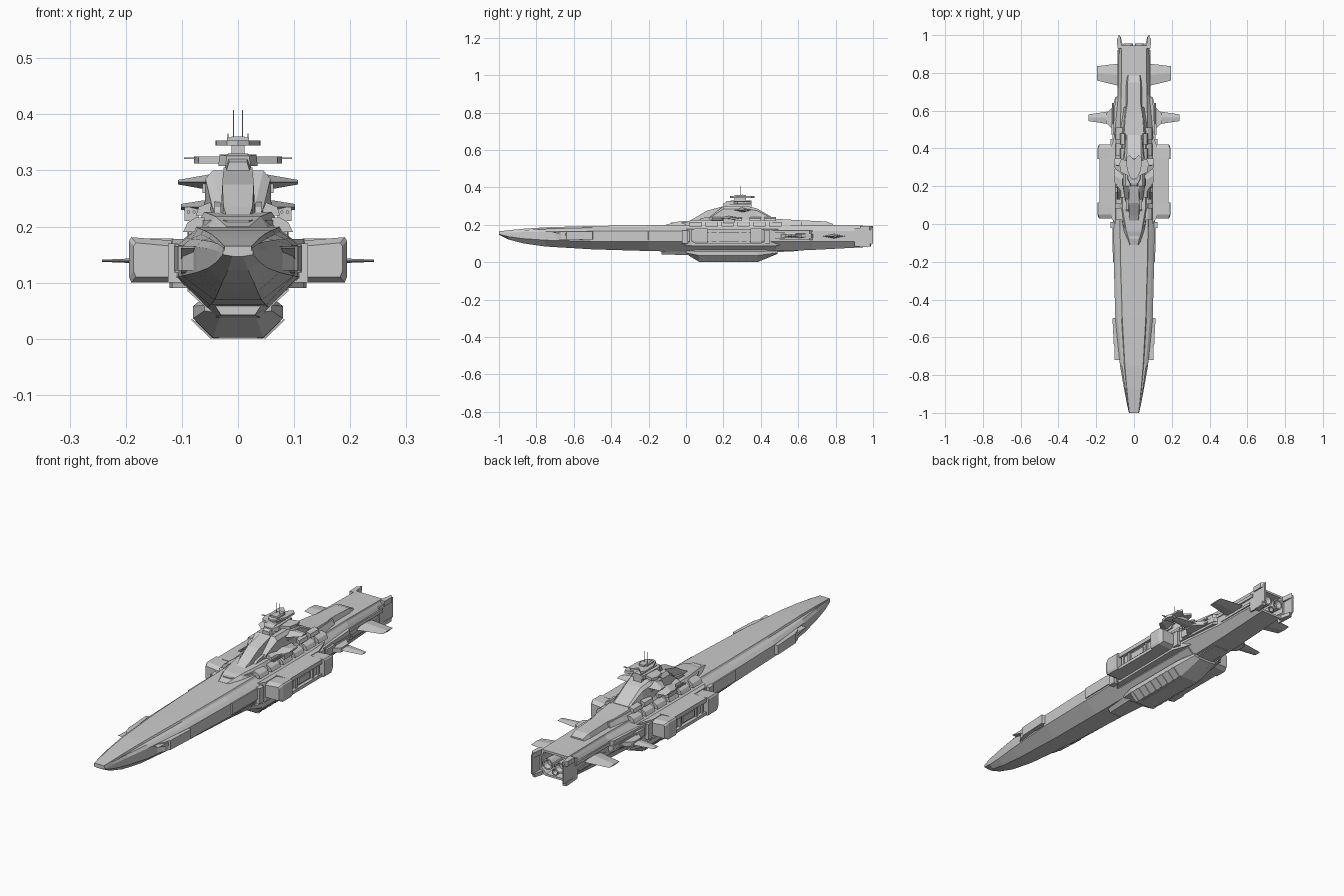
import bpy, bmesh, math

def loft(name, rings, mirror=False):
    """Skin equal-length rings of 3D points, cap both ends, optionally mirror over x."""
    bm = bmesh.new()
    for s in ((1, -1) if mirror else (1,)):
        vs = [[bm.verts.new((s * x, y, z)) for x, y, z in r] for r in rings]
        n = len(rings[0])
        for a, b in zip(vs, vs[1:]):
            for i in range(n):
                j = (i + 1) % n
                bm.faces.new((a[i], a[j], b[j], b[i]))
        bm.faces.new(vs[0])
        bm.faces.new(vs[-1])
    bmesh.ops.recalc_face_normals(bm, faces=bm.faces)
    me = bpy.data.meshes.new(name)
    bm.to_mesh(me)
    bm.free()
    ob = bpy.data.objects.new(name, me)
    bpy.context.collection.objects.link(ob)
    return ob

def sym(name, secs):
    """Loft along y from half sections (x, z)."""
    return loft(name, [[(x, y, z) for x, z in p] + [(-x, y, z) for x, z in reversed(p)] for y, p in secs])

def side(name, yz, x0, x1, mirror=True):
    return loft(name, [[(x, y, z) for y, z in yz] for x in (x0, x1)], mirror)

def plan(name, xy, z0, z1, mirror=True):
    return loft(name, [[(x, y, z) for x, y in xy] for z in (z0, z1)], mirror)

def section(name, xz, y0, y1, mirror=True):
    return loft(name, [[(x, y, z) for x, z in xz] for y in (y0, y1)], mirror)

def box(name, x0, x1, y0, y1, z0, z1, mirror=True):
    return section(name, [(x0, z0), (x1, z0), (x1, z1), (x0, z1)], y0, y1, mirror)

def slab(name, w, y0, y1, z0, z1):
    return box(name, -w, w, y0, y1, z0, z1, False)

def tube(name, x, z, y0, y1, r0, r1, n=12, mirror=True):
    c = [(math.cos(2 * math.pi * i / n), math.sin(2 * math.pi * i / n)) for i in range(n)]
    return loft(name, [[(x + a * r, y, z + b * r) for a, b in c]
                       for y, r in ((y0, r0), (y1, r1), (y1, r1 * .75), (y1 - .02, r1 * .5))], mirror)

# Main hull: deck, groove, shoulder, side wall, belly; last rings hollow the stern
def hull_half(d, zt, w, z1, z2, b, zb):
    return [(d, zt), (d + (w - d) * .12, zt - .008), (w - (w - d) * .4, z1 + .006),
            (w, z1 - .006), (w, z2), (b, zb)]
H = [(-1, .024, .165, .027, .157, .15, .01, .147), (-.95, .030, .171, .038, .163, .137, .018, .122),
     (-.87, .038, .179, .053, .167, .126, .028, .101), (-.75, .048, .187, .074, .17, .118, .035, .084),
     (-.5, .062, .194, .099, .172, .112, .042, .069), (-.2, .071, .198, .107, .173, .11, .05, .06),
     (0, .074, .2, .11, .173, .11, .055, .056), (.42, .074, .2, .11, .173, .11, .055, .056),
     (.68, .068, .2, .084, .174, .11, .052, .066), (.945, .066, .196, .08, .172, .11, .05, .08),
     (.945, .056, .186, .068, .165, .115, .042, .09), (.88, .05, .18, .06, .16, .12, .036, .1)]
sym("main_hull", [(h[0], hull_half(*h[1:])) for h in H])
tube("engine_nozzle", .03, .14, .87, .955, .02, .026)
tube("lower_engine_nozzle", 0, .108, .87, .945, .012, .015, mirror=False)

# Stern guard plates around the engines
side("stern_plate", [(.9, .085), (.97, .08), (1, .1), (1, .185), (.98, .19), (.9, .18)], .076, .083)
plan("stern_plate_cap", [(.064, .93), (.088, .93), (.09, .98), (.074, 1)], .172, .195)
plan("stern_plate_foot", [(.055, .93), (.084, .93), (.086, .985), (.07, .99)], .083, .1)

# Keel block with slanted ribs
def keel(w0, w1, w2, z0, z1, z2):
    return [(w0, z0), (w1, z1), (w1, z2), (w2, .075)]
sym("keel_block", [(.0, keel(.03, .06, .05, .045, .05, .06)), (.07, keel(.045, .08, .06, .002, .036, .058)),
                   (.38, keel(.045, .08, .06, 0, .036, .058)), (.49, keel(.03, .06, .05, .045, .05, .06))])
for i in range(8):
    section("keel_rib", [(.045, 0), (.08, .034), (.084, .034), (.049, 0)], .075 + i * .04, .09 + i * .04)
slab("keel_bottom_plate", .035, .1, .36, 0, .01)
sym("keel_front_step", [(-.13, [(.03, .042), (.045, .065)]), (.02, [(.04, .038), (.065, .065)])])
sym("keel_rear_step", [(.4, [(.045, .05), (.065, .09)]), (.6, [(.035, .06), (.055, .09)])])
section("keel_side_flange", [(.06, .058), (.09, .085), (.09, .1), (.06, .1)], .0, .48)

# Side armour plates
plan("bow_side_plate", [(.075, -.7), (.098, -.665), (.102, -.645), (.107, -.64), (.114, -.5), (.095, -.495)], .122, .165)
side("bow_side_strake", [(-.72, .162), (-.66, .16), (-.5, .115), (-.56, .118)], .075, .102)
plan("mid_side_plate", [(.1, -.21), (.112, -.2), (.114, 0), (.1, .01)], .118, .168)
plan("pod_root", [(.09, -.01), (.118, .03), (.122, .41), (.09, .5)], .09, .178)
plan("quarter_plate", [(.08, .42), (.115, .44), (.11, .5), (.1, .66), (.08, .68)], .12, .17)
box("aft_side_rail", .07, .088, .66, .92, .15, .165)
box("aft_lower_rail", .07, .087, .7, .9, .118, .13)

# Side pods: end caps joined by a recessed bay
for a, b, c in ((.03, .05, .115), (.42, .40, .345)):
    loft("pod_cap", [[(.118, y, z0), (x, y, z0), (x + .004, y, z0 + .01), (x + .004, y, z1), (x, y, z1 + .006), (.118, y, z1)]
                     for y, x, z0, z1 in ((a, .182, .11, .165), (b, .19, .1, .175), (c, .19, .1, .175))], True)
box("pod_bay", .115, .168, .1, .36, .105, .17)
box("pod_top_rail", .115, .183, .11, .35, .16, .179)
box("pod_bottom_rail", .115, .183, .11, .35, .1, .114)
for y in (.13, .17, .29, .33):
    box("pod_bay_rib", .16, .176, y - .006, y + .006, .11, .165)
box("pod_bay_hatch", .16, .175, .19, .27, .122, .15)
for y in (-.01, .43):
    box("pod_end_bracket", .1, .125, y - .012, y + .02, .1, .17)

# Side wings with tapered tips
plan("forward_wing_root", [(.08, .46), (.11, .5), (.148, .535), (.148, .585), (.112, .62), (.1, .67), (.08, .68)], .13, .15)
def wing(name, r0, r1, t0, t1, x0, x1, z, h0, h1):
    loft(name, [[(x, a, z), (x, (a + b) / 2, z + h), (x, b, z), (x, (a + b) / 2, z - h)]
                for x, a, b, h in ((x0, r0, r1, h0), (x1, t0, t1, h1))], True)
wing("forward_wing", .53, .595, .545, .58, .14, .242, .139, .006, .002)
wing("aft_wing", .73, .85, .76, .835, .075, .197, .139, .012, .003)
for z in (.135, .152):
    tube("side_gun_barrel", .112, z, .48, .64, .004, .004, 6)
box("side_gun_mount", .1, .12, .47, .53, .126, .16)

# Deck superstructure base and aft deckhouse
sym("deck_base", [(-.11, [(.03, .196), (.02, .2)]), (-.04, [(.055, .196), (.04, .218)]),
                  (.08, [(.08, .196), (.06, .226)]), (.46, [(.08, .196), (.06, .226)]), (.62, [(.055, .196), (.045, .22)])])
sym("aft_deckhouse", [(.44, [(.07, .195), (.055, .235)]), (.58, [(.06, .195), (.045, .226)]),
                      (.62, [(.045, .195), (.036, .224)]), (.75, [(.042, .195), (.034, .218)]), (.785, [(.036, .195), (.03, .205)])])
for i in range(6):
    y = .02 + i * .085
    section("deck_armour_block", [(.06, .19), (.098, .19), (.09, .207), (.075, .216), (.06, .216)], y, y + .065)
for y in (.14, .24, .34, .42):
    section("upper_armour_block", [(.04, .22), (.075, .22), (.07, .235), (.05, .243)], y, y + .06)
plan("bow_chevron", [(0, -.08), (.02, -.08), (.06, .0), (.065, .04), (.05, .04), (.015, -.05), (0, -.05)], .2, .212)

# Command tower
sym("tower_core", [(.12, [(.04, .22), (.045, .232), (.03, .236)]), (.2, [(.06, .22), (.058, .285), (.045, .3)]),
                   (.33, [(.06, .22), (.056, .285), (.045, .3)]), (.38, [(.055, .22), (.048, .275), (.036, .287)]),
                   (.47, [(.05, .22), (.042, .23), (.036, .235)])])
sym("tower_nose", [(.0, [(.024, .2), (.018, .212)]), (.045, [(.03, .2), (.026, .236)]),
                   (.11, [(.032, .2), (.028, .275)]), (.22, [(.032, .2), (.026, .305)])])
side("tower_cheek", [(.04, .2), (.08, .235), (.14, .245), (.18, .22), (.18, .2)], .03, .042)
box("bridge_window_band", .03, .063, .27, .335, .26, .28)
wing("upper_tower_fin", .25, .35, .3, .345, .05, .107, .279, .014, .004)
wing("lower_tower_fin", .16, .3, .22, .29, .06, .102, .235, .012, .005)
box("fin_turret", .07, .095, .2, .26, .21, .235)
for x in (.078, .088):
    tube("fin_turret_barrel", x, .226, .13, .21, .003, .003, 6)

# Sensor head on its neck
sym("neck", [(.2, [(.022, .295), (.016, .315)]), (.24, [(.026, .295), (.018, .33)]), (.35, [(.022, .29), (.016, .33)])])
sym("sensor_head", [(.215, [(.022, .308), (.02, .326)]), (.24, [(.035, .308), (.033, .328)]), (.35, [(.03, .31), (.026, .326)])])
plan("sensor_arm", [(.02, .25), (.07, .275), (.078, .32), (.068, .345), (.02, .33)], .312, .325)
box("sensor_spike", .07, .096, .308, .313, .32, .323)
slab("mast", .012, .26, .32, .325, .36)
plan("upper_plate", [(0, .235), (.02, .245), (.038, .29), (.04, .35), (.025, .365), (0, .34)], .344, .353)
slab("mast_cap", .02, .26, .31, .35, .359)
box("antenna", .007, .0085, .29, .2915, .355, .408)
box("short_antenna", .017, .0185, .3, .302, .35, .366)
